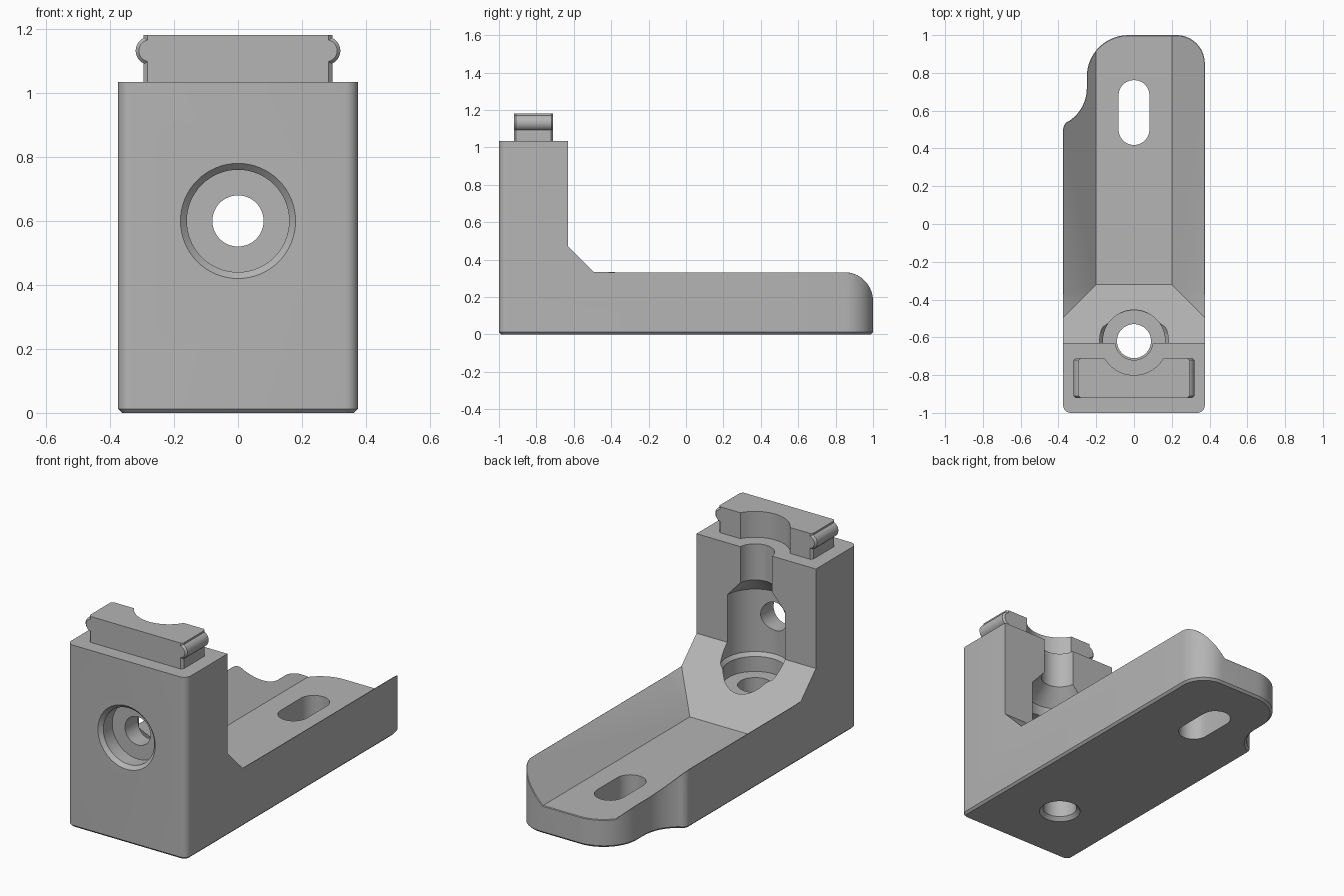
import bpy, bmesh, math
from math import cos, sin, radians
from mathutils import Matrix

if "Cube" in bpy.data.objects:
    bpy.data.objects.remove(bpy.data.objects["Cube"])

grey = bpy.data.materials.new("grey_plastic")
grey.use_nodes = True
tone = (0.46, 0.46, 0.46, 1)
grey.diffuse_color = tone
grey.node_tree.nodes["Principled BSDF"].inputs["Base Color"].default_value = tone


def make(name, bm):
    bmesh.ops.recalc_face_normals(bm, faces=bm.faces)
    mesh = bpy.data.meshes.new(name)
    bm.to_mesh(mesh)
    bm.free()
    obj = bpy.data.objects.new(name, mesh)
    bpy.context.collection.objects.link(obj)
    mesh.materials.append(grey)
    return obj


def arc(cx, cy, r, start, end, n=14):
    angles = [radians(start + (end - start) * i / n) for i in range(n + 1)]
    return [(cx + r * cos(a), cy + r * sin(a)) for a in angles]


def prism(outline, low, high):
    bm = bmesh.new()
    face = bm.faces.new([bm.verts.new((x, y, low)) for x, y in outline])
    ext = bmesh.ops.extrude_face_region(bm, geom=[face])["geom"]
    tops = [v for v in ext if isinstance(v, bmesh.types.BMVert)]
    bmesh.ops.translate(bm, verts=tops, vec=(0, 0, high - low))
    bmesh.ops.recalc_face_normals(bm, faces=bm.faces)
    return bm


def lathe(name, profile, place, n=64):
    """Closed solid of revolution from (radius, height) points."""
    bm = bmesh.new()
    rings = [[bm.verts.new((r * cos(math.tau * i / n), r * sin(math.tau * i / n), z))
              for i in range(n)] for r, z in profile]
    for a, b in zip(rings, rings[1:]):
        for i in range(n):
            j = (i + 1) % n
            bm.faces.new((a[i], a[j], b[j], b[i]))
    bm.faces.new(rings[0])
    bm.faces.new(rings[-1])
    bm.transform(place)
    return make(name, bm)


def cut(obj, cutter):
    mod = obj.modifiers.new("cut", "BOOLEAN")
    mod.operation = "DIFFERENCE"
    mod.solver = "EXACT"
    mod.object = cutter
    bpy.context.view_layer.objects.active = obj
    bpy.ops.object.modifier_apply(modifier=mod.name)
    bpy.data.objects.remove(cutter)


def bevel(bm, edges, size):
    bmesh.ops.bevel(bm, geom=edges, offset=size, segments=1, affect="EDGES",
                    clamp_overlap=True)


along_y = Matrix.Rotation(radians(-90), 4, "X")   # lathe height becomes +y
bore_axis = Matrix.Translation((0, -0.62, 0))

# Bracket blank: plan outline with a stepped rear corner, chamfered underneath
outline = (arc(-0.335, -0.96, 0.04, 180, 270, 6) + arc(0.335, -0.96, 0.04, 270, 360, 6)
           + arc(0.225, 0.85, 0.15, 0, 90) + arc(-0.03, 0.78, 0.22, 90, 180)
           + arc(-0.46, 0.72, 0.21, 0, -57) + arc(-0.325, 0.5, 0.05, 121, 180, 6))
bm = prism(outline, 0, 1.035)
bevel(bm, [e for e in bm.edges if all(v.co.z < 0.01 for v in e.verts)], 0.02)
bracket = make("bracket_body", bm)

# Sloped channel above the foot, leaving the upright column
bm = bmesh.new()
for half, z, front in ((0.2, 0.16, -0.32), (0.51, 0.47, -0.63), (1.24, 1.2, -0.63)):
    for x in (-half, half):
        for y in (front, 1.3):
            bm.verts.new((x, y, z))
bmesh.ops.convex_hull(bm, input=bm.verts)
cut(bracket, make("channel_cutter", bm))

# Thin chamfer along the upper rim of the foot
bm = bmesh.new()
bm.from_mesh(bracket.data)
bmesh.ops.remove_doubles(bm, verts=bm.verts, dist=0.0005)
rim = []
for e in bm.edges:
    if len(e.link_faces) == 2 and all(v.co.z > 0.1 and v.co.y > -0.5 for v in e.verts):
        slopes = sorted(abs(f.normal.z) for f in e.link_faces)
        if slopes[0] < 0.05 and slopes[1] > 0.5:
            rim.append(e)
bevel(bm, rim, 0.015)
bm.to_mesh(bracket.data)
bm.free()

# Stepped vertical bore, front counterbore and adjustment slot
cut(bracket, lathe("vertical_bore", [(0.12, -0.01), (0.09, 0.02), (0.09, 0.28), (0.165, 0.28),
    (0.165, 0.365), (0.182, 0.385), (0.182, 0.74), (0.1, 0.83), (0.1, 1.1)], bore_axis))
cut(bracket, lathe("front_bore", [(0.19, -1.01), (0.16, -0.98), (0.16, -0.9), (0.08, -0.9),
    (0.08, -0.7)], Matrix.Translation((0, 0, 0.6)) @ along_y))
slot = arc(0, 0.68, 0.082, 0, 180) + arc(0, 0.5, 0.082, 180, 360)
cut(bracket, make("slot_cutter", prism(slot, -0.1, 0.6)))

# Clip tab on top of the column, notched around the bore
tab_outline = [(-0.295, -0.92), (0.295, -0.92), (0.295, -0.71), (-0.295, -0.71)]
bm = prism(tab_outline, 1.03, 1.182)
bevel(bm, [e for e in bm.edges if abs(e.verts[0].co.z - e.verts[1].co.z) > 0.1], 0.012)
tab = make("clip_tab", bm)
cut(tab, lathe("tab_notch", [(0.18, 0.9), (0.18, 1.3)], bore_axis))

# Rounded snap ridges on both ends of the tab
ridges = []
for side, label in ((1, "left"), (-1, "right")):
    place = Matrix.Translation((side * 0.276, 0, 1.132)) @ along_y
    ridges.append(lathe(label + "_snap_ridge", [(0.034, -0.92), (0.044, -0.91),
                        (0.044, -0.72), (0.034, -0.71)], place, 32))

for obj in [bracket, tab] + ridges:
    bpy.ops.object.select_all(action="DESELECT")
    obj.select_set(True)
    bpy.context.view_layer.objects.active = obj
    bpy.ops.object.shade_smooth_by_angle(angle=radians(30))
